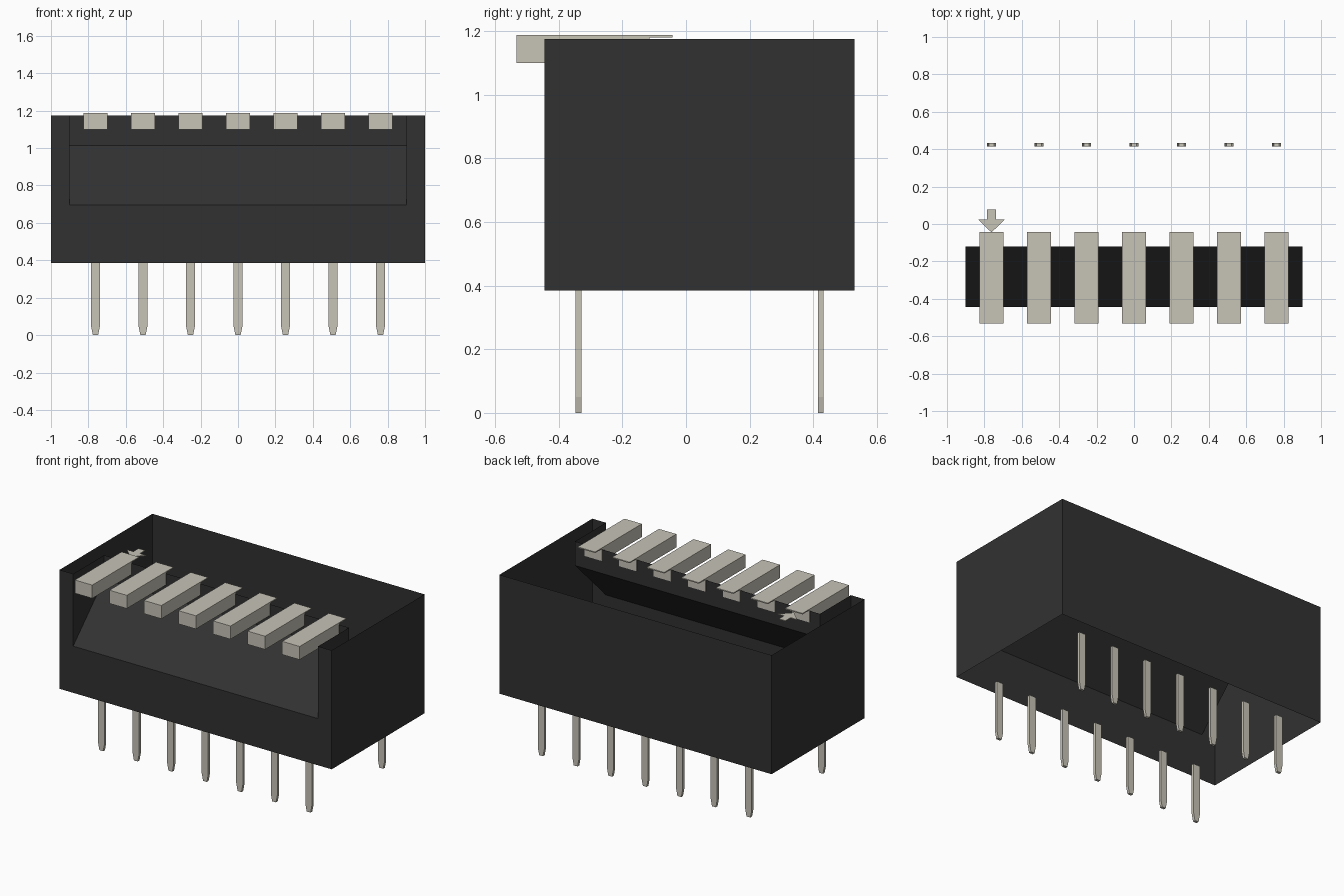
import bpy
import bmesh

cube = bpy.data.objects.get("Cube")
if cube:
    bpy.data.objects.remove(cube, do_unlink=True)


def material(name, rgb):
    m = bpy.data.materials.new(name)
    m.use_nodes = True
    m.diffuse_color = (*rgb, 1)
    m.node_tree.nodes["Principled BSDF"].inputs["Base Color"].default_value = (*rgb, 1)
    return m


BLACK = material("black plastic", (0.031, 0.031, 0.031))
METAL = material("warm grey metal", (0.57, 0.55, 0.47))


def finish(name, bm, mat):
    mesh = bpy.data.meshes.new(name)
    bm.to_mesh(mesh)
    bm.free()
    mesh.materials.append(mat)
    obj = bpy.data.objects.new(name, mesh)
    bpy.context.collection.objects.link(obj)
    return obj


def prism(name, outline, to_3d, direction, mat):
    """Extrude a flat outline into a closed solid."""
    bm = bmesh.new()
    face = bm.faces.new([bm.verts.new(to_3d(a, b)) for a, b in outline])
    ext = bmesh.ops.extrude_face_region(bm, geom=[face])["geom"]
    moved = [v for v in ext if isinstance(v, bmesh.types.BMVert)]
    bmesh.ops.translate(bm, verts=moved, vec=direction)
    bmesh.ops.recalc_face_normals(bm, faces=bm.faces[:])
    return finish(name, bm, mat)


# Housing: thin shell open at top and bottom, with a sloped recess in front
X, RX = 1.0, 0.90                       # half widths of housing and recess
YF, YR, YB = -0.445, -0.12, 0.53        # front, recess back, rear
Z0, ZS, ZR, Z1 = 0.385, 0.695, 1.015, 1.175

bm = bmesh.new()


def wall(*points):
    bm.faces.new([bm.verts.new(p) for p in points])


wall((X, YB, Z0), (-X, YB, Z0), (-X, YB, Z1), (X, YB, Z1))
wall((X, YF, Z0), (X, YB, Z0), (X, YB, Z1), (X, YF, Z1))
wall((-X, YB, Z0), (-X, YF, Z0), (-X, YF, Z1), (-X, YB, Z1))
# U-shaped front wall
wall((-X, YF, Z0), (X, YF, Z0), (X, YF, Z1), (RX, YF, Z1),
     (RX, YF, ZS), (-RX, YF, ZS), (-RX, YF, Z1), (-X, YF, Z1))
# Recess slope, upright strip and cheeks
wall((-RX, YF, ZS), (RX, YF, ZS), (RX, YR, ZR), (-RX, YR, ZR))
wall((-RX, YR, ZR), (RX, YR, ZR), (RX, YR, Z1), (-RX, YR, Z1))
wall((-RX, YF, ZS), (-RX, YR, ZR), (-RX, YR, Z1), (-RX, YF, Z1))
wall((RX, YF, ZS), (RX, YF, Z1), (RX, YR, Z1), (RX, YR, ZR))
bmesh.ops.remove_doubles(bm, verts=bm.verts[:], dist=0.0001)
finish("housing", bm, BLACK)


def pin(name, x, y):
    """Flat pin, open on top, narrowing in width towards its tip."""
    bm = bmesh.new()
    rings = []
    for z, w in ((Z0, 0.024), (0.05, 0.024), (0.0, 0.014)):
        d = 0.009
        rings.append([bm.verts.new((x + sx * w, y + sy * d, z))
                      for sx, sy in ((-1, -1), (1, -1), (1, 1), (-1, 1))])
    for top, low in zip(rings, rings[1:]):
        for i in range(4):
            j = (i + 1) % 4
            bm.faces.new((low[i], low[j], top[j], top[i]))
    bm.faces.new(rings[-1][::-1])
    finish(name, bm, METAL)


# Seven switch levers with overhanging top plates, and two rows of pins
PITCH = 0.254
W = 0.128
LEVER = [(-0.533, 1.10), (-0.115, 1.10), (-0.115, 1.181),
         (-0.043, 1.181), (-0.043, 1.188), (-0.533, 1.188)]
for i in range(7):
    x = (i - 3) * PITCH
    prism(f"lever_{i + 1}", LEVER,
          lambda y, z: (x - W / 2, y, z), (W, 0, 0), METAL)
    pin(f"front_pin_{i + 1}", x, -0.338)
    pin(f"rear_pin_{i + 1}", x, 0.424)

# Flat arrow marking the first lever
AX = -3 * PITCH
ARROW = [(0, -0.045), (0.071, 0.024), (0.024, 0.024), (0.024, 0.078),
         (-0.024, 0.078), (-0.024, 0.024), (-0.071, 0.024)]
prism("first_lever_arrow", ARROW,
      lambda a, b: (AX + a, b, 1.170), (0, 0, 0.005), METAL)
